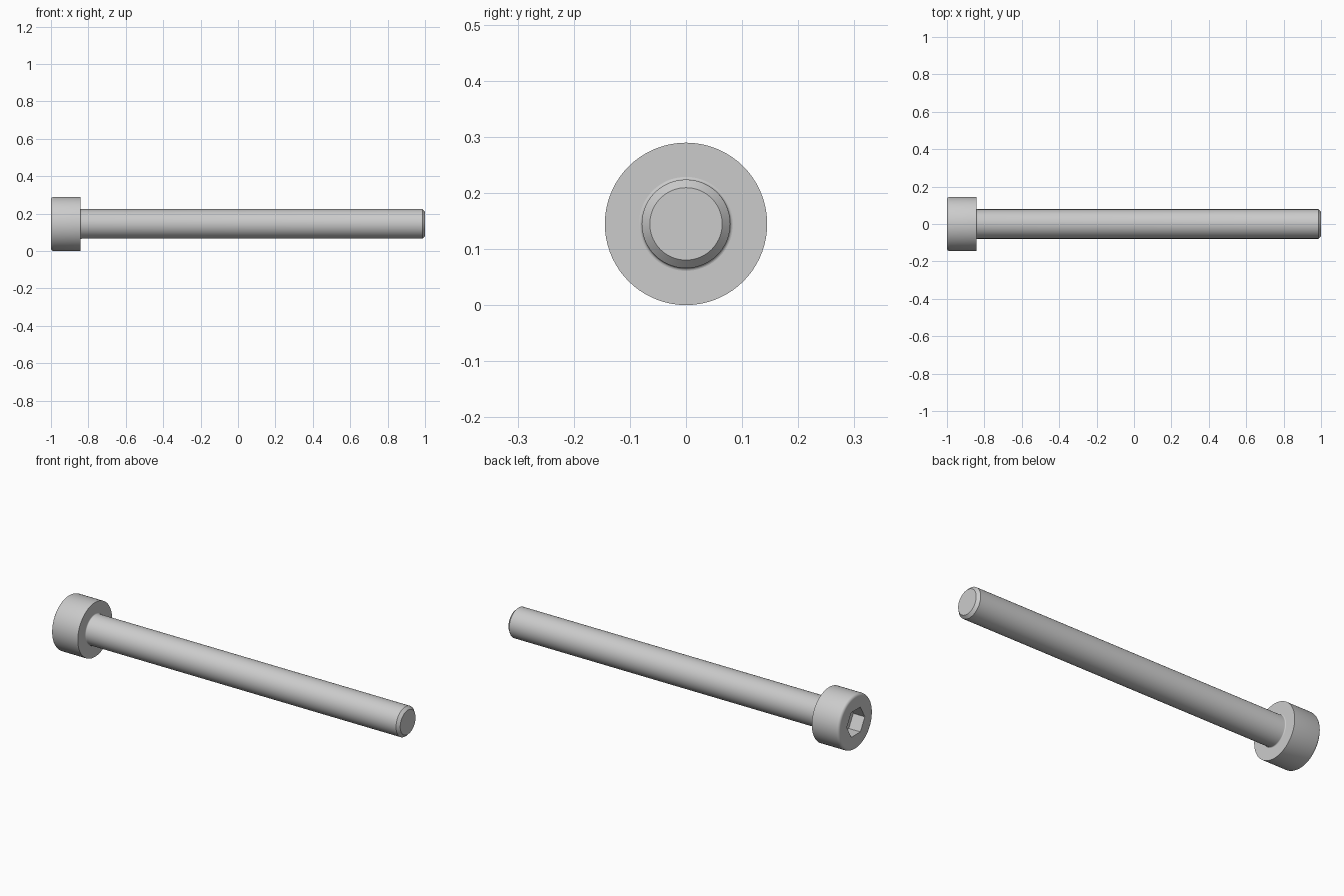
import bpy
import bmesh
from math import cos, sin, pi

cube = bpy.data.objects.get("Cube")
if cube:
    bpy.data.objects.remove(cube, do_unlink=True)

SIDES = 72
HEAD_R, SHANK_R, TIP_R = 0.1447, 0.0789, 0.0645
HEAD_X = -0.842            # underside of the head
ROUND = 0.0145             # rounding of the head rim
FILLET = 0.005             # fillet under the head
SOCKET_R, SOCKET_DEPTH = 0.0658, 0.068

steel = bpy.data.materials.new("steel_grey")
steel.use_nodes = True
steel.diffuse_color = (0.6, 0.6, 0.6, 1)
steel.node_tree.nodes["Principled BSDF"].inputs["Base Color"].default_value = (0.6, 0.6, 0.6, 1)


def circle(radius):
    return lambda angle: radius


def hexagon(apothem):
    # Corners point along y, flats lie at top and bottom
    return lambda angle: apothem / cos(angle % (pi / 3) - pi / 6)


def lathe(name, profile, cap_start=False, cap_end=False):
    """Skin a list of (x, outline) cross-sections along the x axis."""
    bm = bmesh.new()
    rings = []
    for x, outline in profile:
        ring = []
        for i in range(SIDES):
            a = 2 * pi * i / SIDES
            r = outline(a)
            ring.append(bm.verts.new((x, r * cos(a), HEAD_R + r * sin(a))))
        rings.append(ring)
    for a, b in zip(rings, rings[1:]):
        for i in range(SIDES):
            j = (i + 1) % SIDES
            bm.faces.new((a[i], a[j], b[j], b[i]))
    if cap_start:
        bm.faces.new(rings[0][::-1])
    if cap_end:
        bm.faces.new(rings[-1])
    mesh = bpy.data.meshes.new(name)
    bm.to_mesh(mesh)
    bm.free()
    mesh.materials.append(steel)
    obj = bpy.data.objects.new(name, mesh)
    bpy.context.collection.objects.link(obj)
    bpy.ops.object.select_all(action='DESELECT')
    obj.select_set(True)
    bpy.context.view_layer.objects.active = obj
    bpy.ops.object.shade_smooth_by_angle(angle=pi / 6)
    return obj


# Head: socket floor, socket rim, rounded front edge, side, underside
quarter = [pi / 2 * k / 4 for k in range(5)]
head = [(-1 + SOCKET_DEPTH, hexagon(SOCKET_R)), (-1, hexagon(SOCKET_R))]
head += [(-1 + ROUND * (1 - cos(t)), circle(HEAD_R - ROUND * (1 - sin(t)))) for t in quarter]
head += [(HEAD_X, circle(HEAD_R)), (HEAD_X, circle(SHANK_R + FILLET))]
lathe("socket_head", head, cap_start=True)

# Shank: fillet under the head, plain cylinder, chamfered tip
shank = [(HEAD_X + FILLET * (1 - cos(t)), circle(SHANK_R + FILLET * (1 - sin(t)))) for t in quarter]
shank += [(1 - (SHANK_R - TIP_R), circle(SHANK_R)), (1, circle(TIP_R))]
lathe("shank", shank, cap_end=True)
